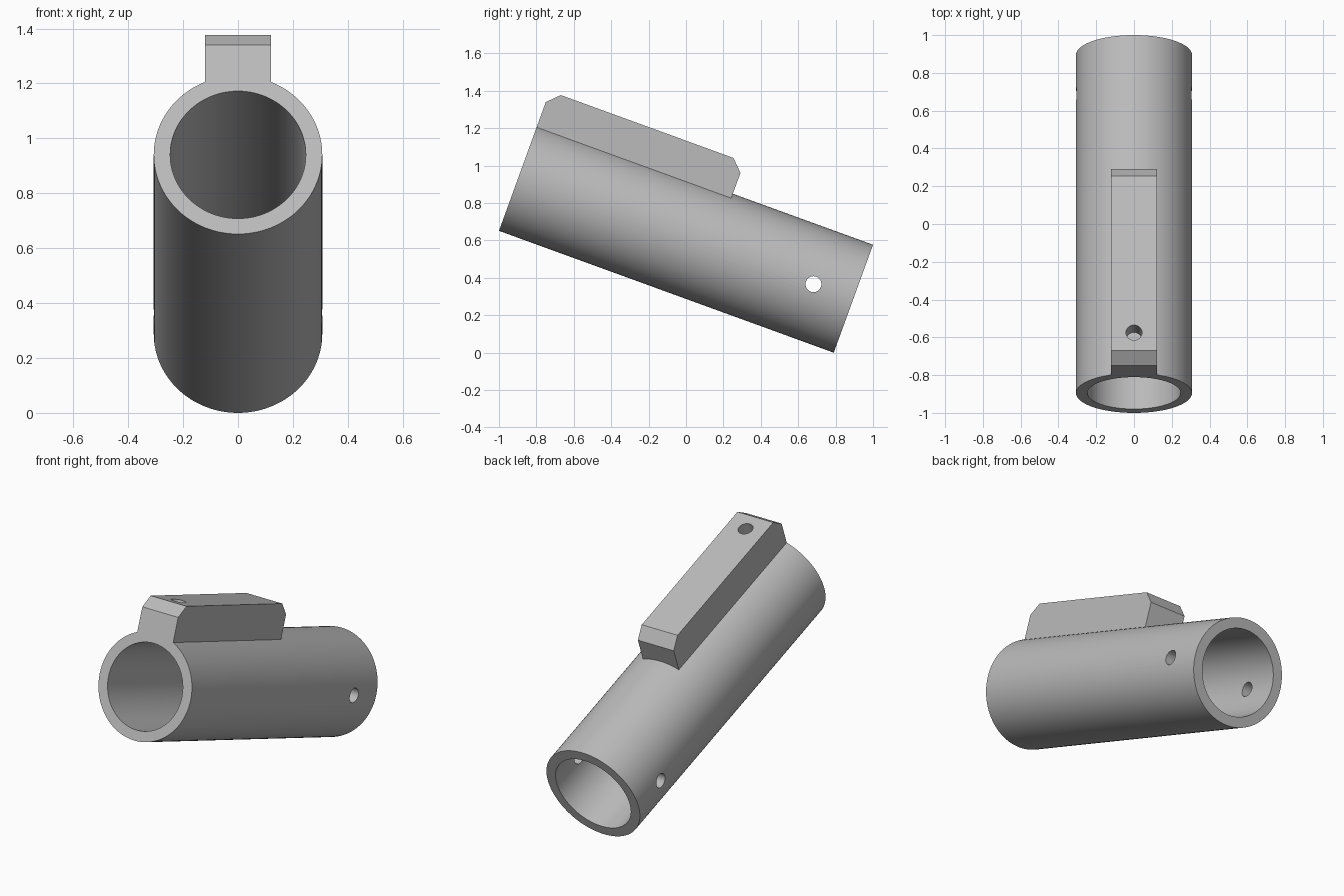
import bpy, bmesh, math
from mathutils import Matrix

cube = bpy.data.objects.get("Cube")
if cube:
    bpy.data.objects.remove(cube, do_unlink=True)

TILT = math.radians(20)
LENGTH, OUTER, INNER = 1.905, 0.307, 0.247
HOLE = 0.0425
FRONT = -LENGTH / 2

grey = bpy.data.materials.new("plain grey")
grey.use_nodes = True
COLOUR = (0.5, 0.5, 0.5, 1)
grey.diffuse_color = COLOUR
grey.node_tree.nodes["Principled BSDF"].inputs["Base Color"].default_value = COLOUR


def add_object(name, bm):
    bmesh.ops.recalc_face_normals(bm, faces=bm.faces)
    mesh = bpy.data.meshes.new(name)
    bm.to_mesh(mesh)
    bm.free()
    mesh.materials.append(grey)
    obj = bpy.data.objects.new(name, mesh)
    bpy.context.collection.objects.link(obj)
    return obj


def cylinder(name, radius, depth, axis, centre=(0, 0, 0), sides=96):
    turn = {"X": Matrix.Rotation(math.pi / 2, 4, "Y"),
            "Y": Matrix.Rotation(math.pi / 2, 4, "X"),
            "Z": Matrix.Identity(4)}[axis]
    bm = bmesh.new()
    bmesh.ops.create_cone(bm, cap_ends=True, segments=sides, radius1=radius,
                          radius2=radius, depth=depth,
                          matrix=Matrix.Translation(centre) @ turn)
    return add_object(name, bm)


def extrude_profile(name, profile, half_width):
    bm = bmesh.new()
    face = bm.faces.new([bm.verts.new((-half_width, y, z)) for y, z in profile])
    out = bmesh.ops.extrude_face_region(bm, geom=[face])
    verts = [g for g in out["geom"] if isinstance(g, bmesh.types.BMVert)]
    bmesh.ops.translate(bm, verts=verts, vec=(2 * half_width, 0, 0))
    return add_object(name, bm)


def combine(target, tool, operation):
    tool.hide_render = True
    mod = target.modifiers.new(tool.name, "BOOLEAN")
    mod.operation, mod.solver, mod.object = operation, "EXACT", tool
    bpy.context.view_layer.objects.active = target
    bpy.ops.object.modifier_apply(modifier=mod.name)
    bpy.data.objects.remove(tool, do_unlink=True)


# Tube body, lying along y until the final tilt
tube = cylinder("tube_with_rail", OUTER, LENGTH, "Y")

# Chamfered rail along the top, flush with the front end
TOP, BACK, CHAMFER, BASE = 0.488, 0.155, 0.0625, 0.257
rail = extrude_profile("rail", [
    (FRONT, BASE), (FRONT, TOP - CHAMFER), (FRONT + CHAMFER, TOP),
    (BACK - CHAMFER, TOP), (BACK, TOP - CHAMFER), (BACK, BASE)], 0.121)
combine(tube, rail, "UNION")

# Bore, cross pin hole near the back, and blind hole in the rail
combine(tube, cylinder("bore", INNER, LENGTH + 0.2, "Y"), "DIFFERENCE")
combine(tube, cylinder("pin_hole", HOLE, 1, "X", (0, 0.725, 0), 48), "DIFFERENCE")
DEPTH = 0.115
combine(tube, cylinder("rail_hole", HOLE, 2 * DEPTH, "Z", (0, -0.789, TOP), 48),
        "DIFFERENCE")

# Tilt so the front end is raised, and rest on the ground
tube.data.transform(Matrix.Rotation(-TILT, 4, "X"))
tube.location.z = LENGTH / 2 * math.sin(TILT) + OUTER * math.cos(TILT)

bpy.ops.object.select_all(action="DESELECT")
tube.select_set(True)
bpy.context.view_layer.objects.active = tube
bpy.ops.object.shade_smooth_by_angle(angle=math.radians(25))
